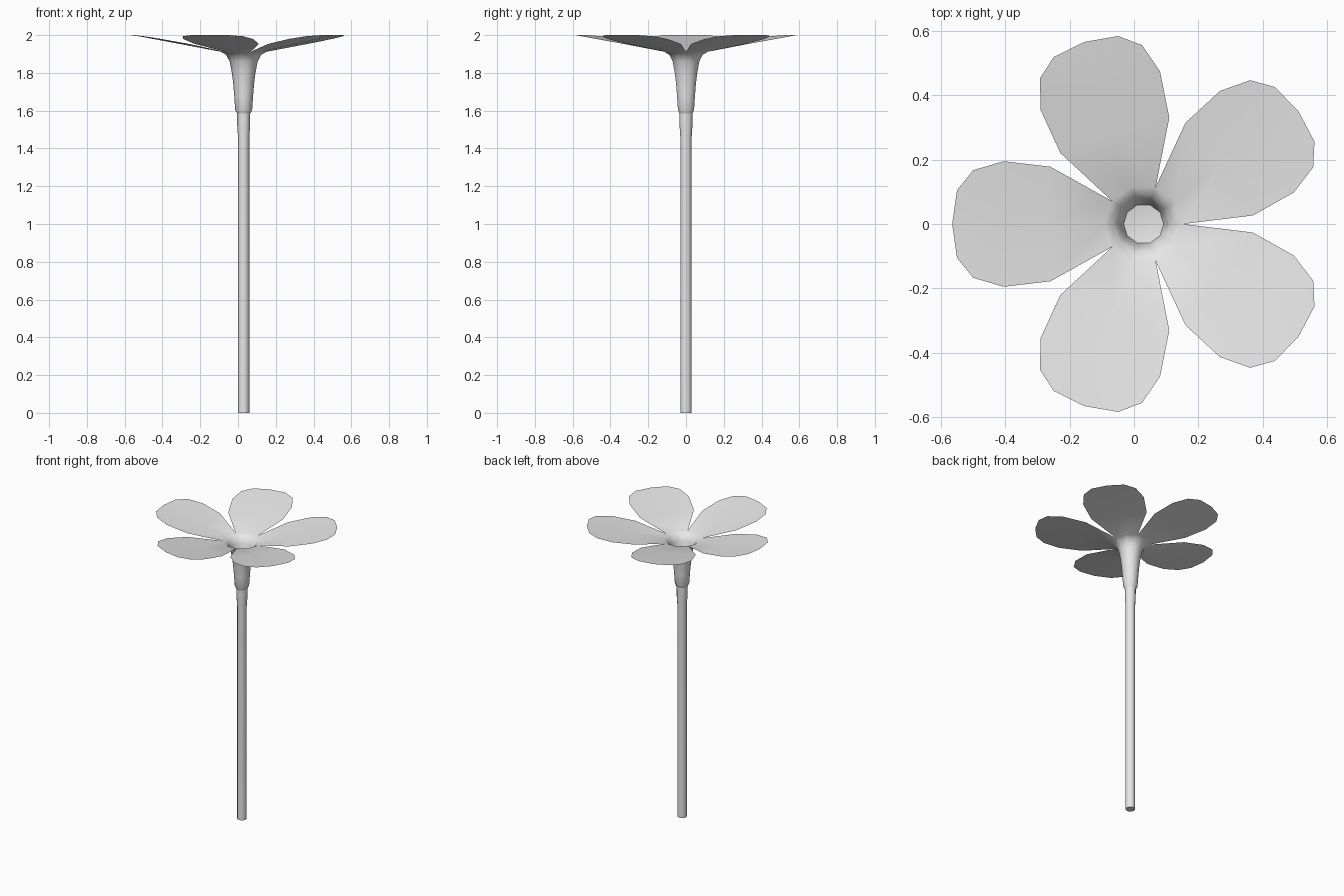
import bpy, bmesh, math

if "Cube" in bpy.data.objects:
    bpy.data.objects.remove(bpy.data.objects["Cube"])

CX = 0.03          # axis of the stem and bloom
SIDES = 10

mat = bpy.data.materials.new("light_grey")
mat.diffuse_color = (0.8, 0.8, 0.8, 1)
mat.use_nodes = True
mat.node_tree.nodes["Principled BSDF"].inputs["Base Color"].default_value = mat.diffuse_color


def finish(bm, name, angle=40, recalc=True):
    """Turn a bmesh into a smooth shaded object."""
    if recalc:
        bmesh.ops.recalc_face_normals(bm, faces=bm.faces)
    mesh = bpy.data.meshes.new(name)
    bm.to_mesh(mesh)
    bm.free()
    mesh.materials.append(mat)
    ob = bpy.data.objects.new(name, mesh)
    bpy.context.collection.objects.link(ob)
    bpy.ops.object.select_all(action='DESELECT')
    bpy.context.view_layer.objects.active = ob
    ob.select_set(True)
    bpy.ops.object.shade_smooth_by_angle(angle=math.radians(angle))
    return ob


def lathe(bm, profile, sides=SIDES):
    """Join rings of (radius, height) and return them."""
    rings = []
    for r, z in profile:
        rings.append([bm.verts.new((CX + r * math.cos(k * math.tau / sides),
                                    r * math.sin(k * math.tau / sides), z))
                      for k in range(sides)])
    for a, b in zip(rings, rings[1:]):
        for k in range(sides):
            n = (k + 1) % sides
            bm.faces.new((a[k], a[n], b[n], b[k]))
    return rings


# Stem with a slightly thicker neck under the bloom
bm = bmesh.new()
rings = lathe(bm, [(0.03, 0), (0.03, 1.46), (0.034, 1.52), (0.035, 1.6)], 12)
bm.faces.new(rings[0])
bm.faces.new(rings[-1])
finish(bm, "stem")

# Bloom: flared tube whose rim carries five petals
bm = bmesh.new()
rings = lathe(bm, [(0.036, 1.585), (0.045, 1.605), (0.050, 1.68), (0.056, 1.75),
                   (0.0625, 1.80), (0.074, 1.86), (0.092, 1.895), (0.121, 1.912)])
rim = rings[-1]


def petal_height(r):
    return 1.912 + 0.088 * min(1, max(0, (r - 0.121) / 0.465))


# rows of (distance along petal, half width)
ROWS = [(0.29, 0.178), (0.435, 0.195), (0.53, 0.167), (0.58, 0.105)]
for p in range(5):
    mid = 2 * p + 1                      # rim vertex on the petal axis
    ang = mid * math.tau / SIDES
    ca, sa = math.cos(ang), math.sin(ang)
    prev = [rim[mid - 1], rim[mid], rim[(mid + 1) % SIDES]]
    for i, (a, w) in enumerate(ROWS):
        row = []
        for side in (-1, 0, 1):
            along = 0.595 if (i == 3 and side == 0) else a
            off = side * w
            row.append(bm.verts.new((CX + along * ca - off * sa,
                                     along * sa + off * ca,
                                     petal_height(math.hypot(along, off)))))
        for c in range(2):
            bm.faces.new((prev[c], prev[c + 1], row[c + 1], row[c]))
        prev = row
finish(bm, "petals_and_tube", 60)

# Small floor closing the throat of the bloom
bm = bmesh.new()
ring = lathe(bm, [(0.0625, 1.80)])[0]
centre = bm.verts.new((CX, 0, 1.79))
for k in range(SIDES):
    bm.faces.new((ring[k], ring[(k + 1) % SIDES], centre))
finish(bm, "throat_floor", 40, recalc=False)
